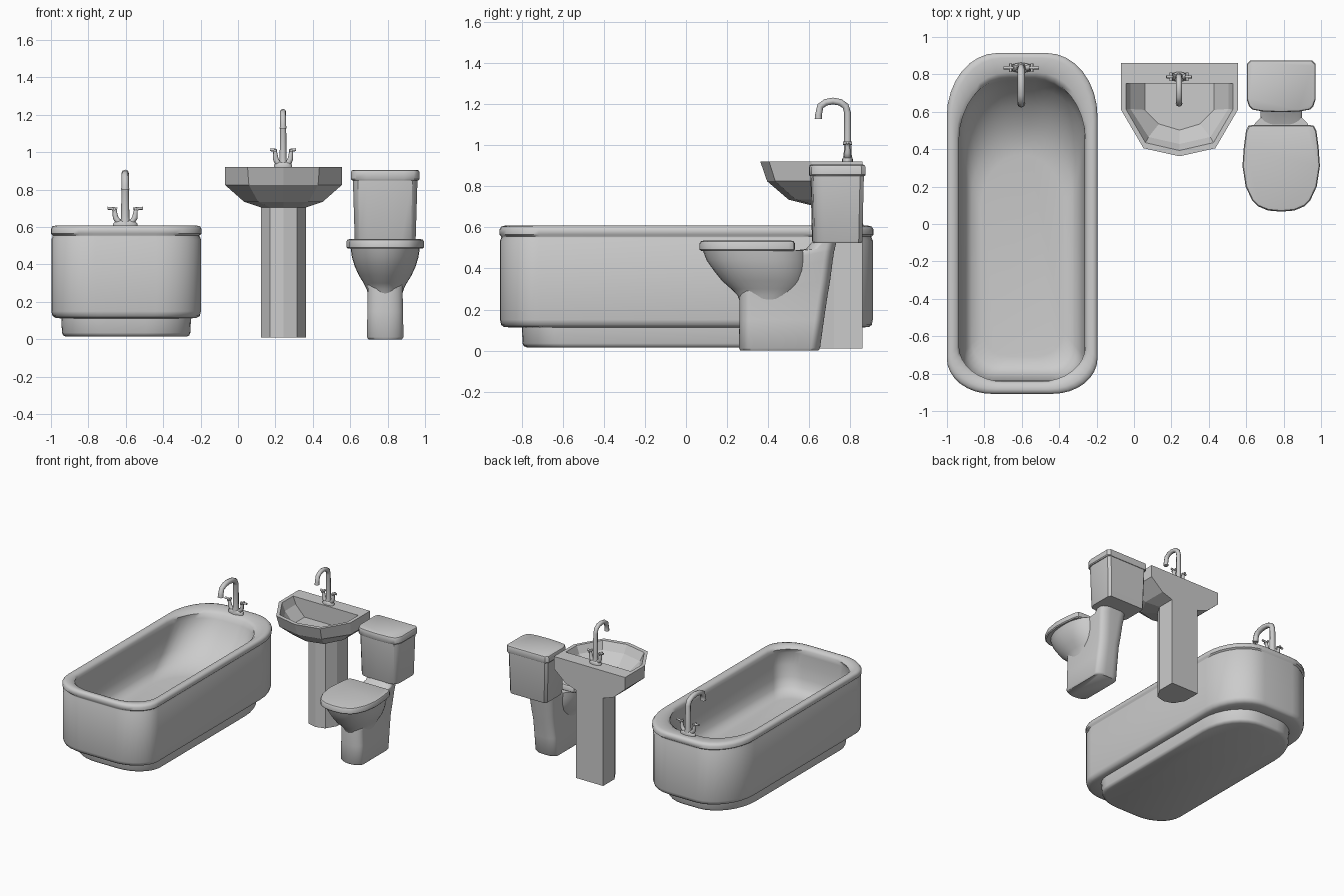
import bpy, bmesh, math
from mathutils import Vector

if "Cube" in bpy.data.objects:
    bpy.data.objects.remove(bpy.data.objects["Cube"])


def finish(ob, angle):
    bpy.ops.object.select_all(action='DESELECT')
    ob.select_set(True)
    bpy.context.view_layer.objects.active = ob
    if angle:
        bpy.ops.object.shade_smooth_by_angle(angle=math.radians(angle))


def loft(name, loops, angle=40):
    """Skin a stack of equal-length loops and cap both ends."""
    bm = bmesh.new()
    rings = [[bm.verts.new(p) for p in lp] for lp in loops]
    n = len(rings[0])
    for a, b in zip(rings, rings[1:]):
        for i in range(n):
            j = (i + 1) % n
            bm.faces.new((a[i], a[j], b[j], b[i]))
    bm.faces.new(rings[0][::-1])
    bm.faces.new(rings[-1])
    bmesh.ops.recalc_face_normals(bm, faces=bm.faces)
    me = bpy.data.meshes.new(name)
    bm.to_mesh(me)
    bm.free()
    ob = bpy.data.objects.new(name, me)
    bpy.context.collection.objects.link(ob)
    finish(ob, angle)
    return ob


def outline(cx, z, hx, y0, y1, front, back, n=8):
    """Rectangle with elliptical corners; front/back are (rx, ry)."""
    pts = []
    corners = [(1, y1, 1, back, 0), (-1, y1, 1, back, 90),
               (-1, y0, -1, front, 180), (1, y0, -1, front, 270)]
    for sx, y, sy, (rx, ry), a0 in corners:
        rx = min(rx, hx * 0.98)
        for i in range(n + 1):
            a = math.radians(a0 + 90 * i / n)
            pts.append((cx + sx * (hx - rx) + rx * math.cos(a),
                        y - sy * ry + ry * math.sin(a), z))
    return pts


def mirrored(cx, half, z):
    """Loop from (half width, y) points, mirrored about x = cx."""
    right = [(cx + w, y, z) for w, y in half]
    left = [(cx - w, y, z) for w, y in reversed(half) if w > 0]
    return right + left


def slab(name, cx, cy, half, levels, angle=35):
    loft(name, [mirrored(cx, [(w * s, cy + (y - cy) * s) for w, y in half], z)
                for z, s in levels], angle)


def tube(name, pts, r, scales=None):
    cu = bpy.data.curves.new(name, 'CURVE')
    cu.dimensions = '3D'
    cu.bevel_depth = r
    cu.bevel_resolution = 2
    cu.use_fill_caps = True
    sp = cu.splines.new('POLY')
    sp.points.add(len(pts) - 1)
    for i, p in enumerate(pts):
        sp.points[i].co = (*p, 1)
        sp.points[i].radius = scales[i] if scales else 1
    ob = bpy.data.objects.new(name, cu)
    bpy.context.collection.objects.link(ob)
    finish(ob, 0)
    bpy.ops.object.convert(target='MESH')
    finish(bpy.context.view_layer.objects.active, 50)


# Bathtub: plinth, body, rolled rim and hollow (z, half width, y front, y back)
TX = -0.598
outer = [(.015, .325, -.775, .785), (.022, .338, -.79, .80), (.035, .343, -.796, .806),
         (.112, .347, -.80, .81), (.114, .375, -.885, .89), (.125, .394, -.90, .905),
         (.15, .40, -.906, .91), (.535, .40, -.906, .91), (.55, .393, -.90, .904),
         (.556, .393, -.90, .904), (.565, .403, -.908, .914), (.59, .403, -.908, .914),
         (.604, .395, -.90, .905), (.608, .378, -.883, .888), (.602, .35, -.855, .81),
         (.585, .338, -.842, .785)]
inner = [(.55, .334, -.838, .768), (.46, .328, -.832, .72), (.37, .318, -.822, .63),
         (.305, .30, -.80, .53), (.27, .27, -.765, .44), (.26, .22, -.71, .37)]
loft("bathtub",
     [outline(TX, z, w, a, b, (.24, .19), (.27, .34)) for z, w, a, b in outer] +
     [outline(TX, z, w, a, b, (.16, .13), (.26, .28)) for z, w, a, b in inner], 50)

# Wash basin with pedestal, faceted
SX = 0.243


def basin_loop(z, hw, y_back, y_side, w_front, y_corner, y_tip):
    return [(SX + w, y, z) for w, y in
            [(hw, y_back), (hw, y_side), (w_front, y_corner), (0, y_tip),
             (-w_front, y_corner), (-hw, y_side), (-hw, y_back)]]


loft("wash_basin", [
    basin_loop(.705, .12, .86, .72, .073, .64, .62),
    basin_loop(.735, .21, .86, .67, .135, .535, .50),
    basin_loop(.825, .312, .86, .62, .185, .435, .395),
    basin_loop(.92, .312, .86, .61, .192, .405, .362),
    basin_loop(.92, .285, .75, .612, .182, .435, .393),
    basin_loop(.86, .262, .75, .615, .165, .465, .428),
    basin_loop(.78, .185, .75, .61, .11, .535, .502)], 0)
loft("basin_pedestal", [basin_loop(z, .12, .86, .72, .073, .64, .62)
                        for z in (.01, .71)], 0)

# Toilet bowl and foot
CX = 0.787
bowl = [(.22, .085, .27, .50), (.27, .10, .25, .54), (.30, .115, .22, .565),
        (.34, .140, .175, .585), (.39, .163, .135, .595), (.44, .178, .10, .60),
        (.488, .185, .082, .60)]
loft("toilet_bowl", [outline(CX, z, w, a, b, (w * .97, (b - a) * .52),
                             (w * .85, (b - a) * .40)) for z, w, a, b in bowl], 50)
foot = [(0, .090, .265, .645), (.012, .098, .258, .653), (.15, .095, .26, .672),
        (.27, .093, .26, .69), (.34, .098, .27, .702), (.44, .105, .42, .715),
        (.484, .11, .50, .722), (.495, .11, .585, .725), (.53, .11, .615, .733)]
loft("toilet_foot", [outline(CX, z, w, a, b, (.085, .055), (.07, .045))
                     for z, w, a, b in foot], 50)

# Closed seat lid
seat = [(0, .066), (.07, .072), (.125, .095), (.155, .125), (.19, .20), (.207, .31),
        (.20, .41), (.188, .50), (.175, .525), (.15, .53), (0, .532)]


seat_half = seat[:-1]
slab("toilet_seat", CX, .31, seat_half,
     [(.485, .97), (.492, 1), (.523, 1), (.532, .975), (.535, .93)])

# Cistern and its lid
tank = [(.0, .598), (.10, .602), (.155, .612), (.172, .63), (.184, .665),
        (.184, .855), (.165, .875)]
loft("cistern", [mirrored(CX, [(w * s, .735 + (y - .735) * t) for w, y in tank], z)
                 for z, s, t in [(.525, .86, .86), (.533, .885, .885), (.86, .94, .94)]], 35)
slab("cistern_lid", CX, .735, tank,
     [(.85, .97), (.857, 1), (.892, 1), (.902, .975), (.906, .92)])


def tap(name, x, y, z, r, width, h, lever):
    """Swan-neck spout with two curled handles on a low base."""
    reach, arc = y - .645, (y - .645) / 2
    spout = [(x, y, z - .005), (x, y, z + .05), (x, y, z + h - .075)]
    for i in range(1, 7):
        a = math.pi * i / 6
        spout.append((x, y - arc + arc * math.cos(a),
                      z + h - .075 + (.075 - r) * math.sin(a) ** .8 if i < 6
                      else z + h - .085))
    spout.append((x, y - reach, z + h - .105))
    tube(name + "_spout", spout, r, [1.5, 1.1] + [1] * 6 + [1, 1.1])
    # base plate
    loft(name + "_base", [[(x + width * .68 * s * math.cos(t), y + .026 * s * math.sin(t), z + k)
                           for t in [math.tau * i / 16 for i in range(16)]]
                          for k, s in [(-.004, 1), (.012, 1), (.022, .85), (.028, .6)]])
    # handles
    for side, label in ((-1, "_left"), (1, "_right")):
        arm = [(.2, .018), (.42, .024), (.55, .045), (.58, .07), (.62, .088), (.72, .092)]
        tube(name + label + "_handle", [(x + side * width * u, y, z + v) for u, v in arm],
             .015, [.9, 1.1, 1, .8, .7, .6])
        tube(name + label + "_lever", [(x + side * width * .45, y, z + .09),
                                       (x + side * width * lever, y, z + .094)], .008)
        tube(name + label + "_crossbar", [(x + side * width * .6, y - .022, z + .09),
                                          (x + side * width * .6, y + .022, z + .09)], .008)


tap("bath_tap", TX - .005, .835, .607, .02, .095, .30, 1)
tap("basin_tap", SX - .002, .787, .92, .0165, .072, .312, .95)
